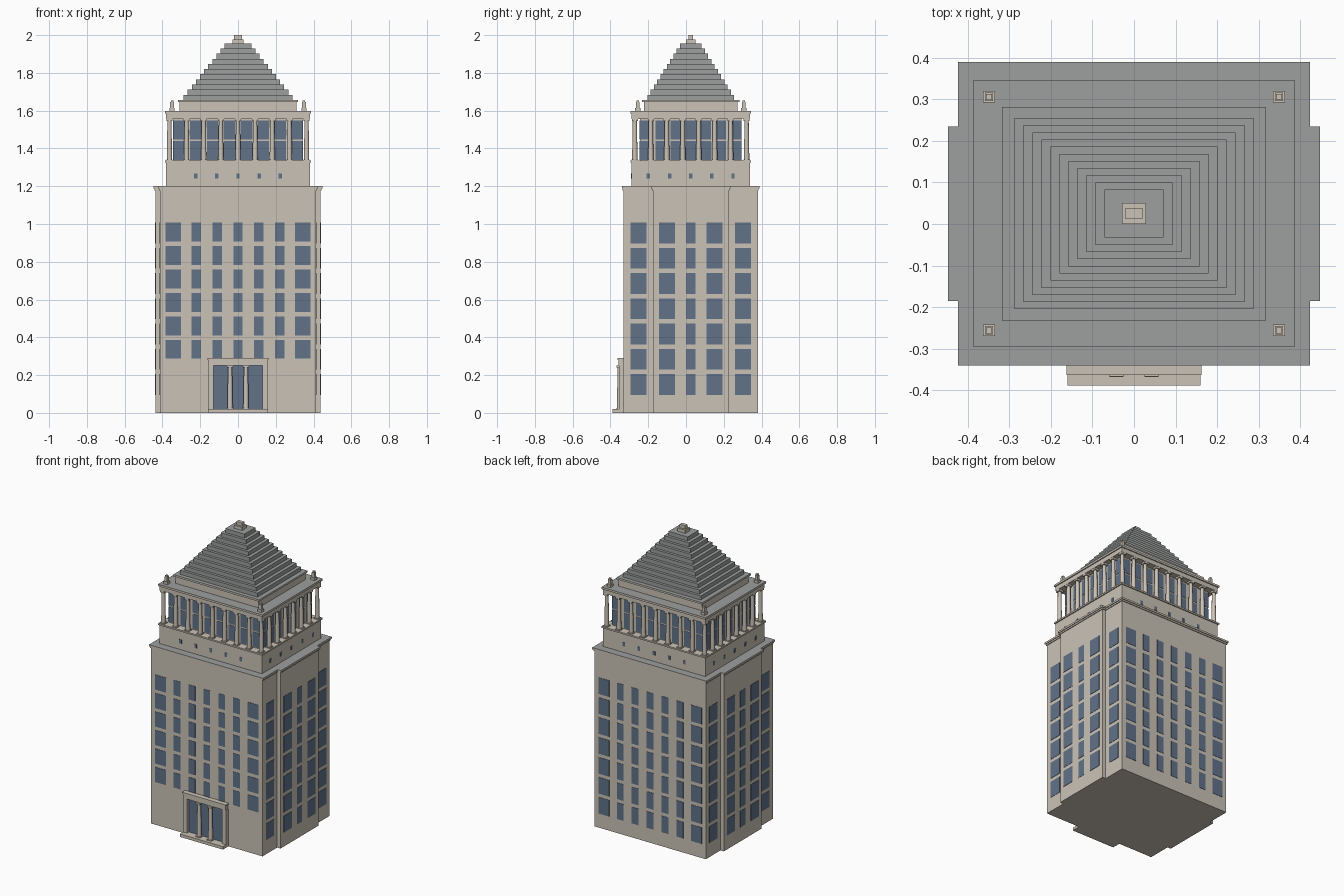
import bpy, bmesh, math
from mathutils import Matrix, Vector

if "Cube" in bpy.data.objects:
    bpy.data.objects.remove(bpy.data.objects["Cube"])

CY = 0.025  # the tower sits slightly behind the origin, the porch in front


def material(name, color):
    m = bpy.data.materials.new(name)
    m.use_nodes = True
    m.diffuse_color = (*color, 1)
    m.node_tree.nodes["Principled BSDF"].inputs["Base Color"].default_value = (*color, 1)
    return m


STONE = material("warm stone", (0.60, 0.545, 0.47))
ROOF = material("grey roofing", (0.335, 0.35, 0.345))
GLASS = material("blue glass", (0.12, 0.17, 0.25))


def finish(bm, name, mats, top_roof=False, smooth=False):
    """Turn a bmesh into an object; optionally give upward faces the second material."""
    bm.normal_update()
    if top_roof:
        for f in bm.faces:
            f.material_index = 1 if f.normal.z > 0.9 else 0
    me = bpy.data.meshes.new(name)
    bm.to_mesh(me)
    bm.free()
    for m in mats:
        me.materials.append(m)
    ob = bpy.data.objects.new(name, me)
    bpy.context.collection.objects.link(ob)
    if smooth:
        bpy.ops.object.select_all(action="DESELECT")
        ob.select_set(True)
        bpy.context.view_layer.objects.active = ob
        bpy.ops.object.shade_smooth_by_angle(angle=math.radians(40))
    return ob


def add_box(bm, x, y, z0, z1, hx, hy):
    mat = Matrix.Translation((x, y, (z0 + z1) / 2)) @ Matrix.Diagonal((2 * hx, 2 * hy, z1 - z0, 1))
    bmesh.ops.create_cube(bm, size=1, matrix=mat)


def add_column(bm, x, y, z0, z1, r0, r1, cap):
    """Tapered round shaft between a square base and a square capital."""
    add_box(bm, x, y, z0, z0 + cap / 2, r0 * 1.15, r0 * 1.15)
    add_box(bm, x, y, z1 - cap, z1, r0 * 1.1, r0 * 1.1)
    bmesh.ops.create_cone(bm, cap_ends=True, segments=14, radius1=r0, radius2=r1,
                          depth=z1 - z0 - cap, matrix=Matrix.Translation((x, y, (z0 + z1 - cap / 2) / 2)))


def slab(name, z0, z1, hx, hy, mats=(STONE,), top_roof=False):
    bm = bmesh.new()
    add_box(bm, 0, CY, z0, z1, hx, hy)
    return finish(bm, name, mats, top_roof)


def cross_slab(name, z0, z1, grow, top_roof=False):
    """Main block outline with a shallow bay on both sides, as one solid prism."""
    ax, ay, bx, by = 0.413 + grow, 0.355 + grow, 0.438 + grow, 0.2 + grow
    quarter = [(ax, -ay), (ax, -by), (bx, -by)]
    right = quarter + [(x, -y) for x, y in reversed(quarter)]
    outline = right + [(-x, -y) for x, y in right]
    bm = bmesh.new()
    face = bm.faces.new([bm.verts.new((x, y + CY, z0)) for x, y in outline])
    top = bmesh.ops.extrude_face_region(bm, geom=[face])["geom"]
    bmesh.ops.translate(bm, vec=Vector((0, 0, z1 - z0)),
                        verts=[v for v in top if isinstance(v, bmesh.types.BMVert)])
    bmesh.ops.recalc_face_normals(bm, faces=bm.faces)
    return finish(bm, name, (STONE, ROOF), top_roof)


def panes(name, side, columns, rows, height):
    """Thin window plates on a wall. columns: (offset, width, wall distance); rows: bottoms."""
    bm = bmesh.new()
    for off, w, d in columns:
        for z in rows:
            if side in ("front", "back"):
                s = -1 if side == "front" else 1
                add_box(bm, off, CY + s * d, z, z + height, w / 2, 0.002)
            else:
                s = 1 if side == "left" else -1
                add_box(bm, s * d, CY + off, z, z + height, 0.002, w / 2)
    return finish(bm, f"{name}_{side}", (GLASS,))


# Main block and its cornice
cross_slab("main_block", 0, 1.178, 0)
cross_slab("cornice_lower", 1.178, 1.188, 0.005)
cross_slab("cornice_upper", 1.188, 1.2, 0.01, top_roof=True)

# Windows of the main block
wide_cols = [(s * o, w, 0.355) for o, w in ((0.343, 0.08), (0.221, 0.05), (0.111, 0.05)) for s in (-1, 1)]
wide_cols.append((0, 0.05, 0.355))
side_cols = [(s * o, 0.085, d) for o, d in ((0.277, 0.413), (0.126, 0.438)) for s in (-1, 1)]
side_cols.append((0, 0.052, 0.438))
tall_rows = [0.095 + 0.1337 * i for i in range(7)]
panes("windows", "front", wide_cols, [0.287 + 0.124 * i for i in range(6)], 0.1)
panes("windows", "back", wide_cols, tall_rows, 0.11)
for side in ("left", "right"):
    panes("windows", side, side_cols, tall_rows, 0.11)

# Plinth under the colonnade with small vents
slab("colonnade_plinth", 1.2, 1.325, 0.38, 0.313)
slab("colonnade_ledge", 1.325, 1.335, 0.387, 0.32)
for side in ("front", "back", "left", "right"):
    d = 0.313 if side in ("front", "back") else 0.38
    panes("vents", side, [(0.112 * i, 0.018, d) for i in range(-2, 3)], [1.242], 0.026)

# Glazed core behind the colonnade
slab("colonnade_core", 1.335, 1.56, 0.341, 0.268)
for side in ("front", "back", "left", "right"):
    n, step, w, d = (8, 0.089, 0.062, 0.268) if side in ("front", "back") else (7, 0.08, 0.055, 0.341)
    panes("core_windows", side, [((i - (n - 1) / 2) * step, w, d) for i in range(n)], [1.34, 1.448], 0.1)

# Colonnade around all four sides
bm = bmesh.new()
cx, cy = 0.363, 0.296
spots = [(-cx + 2 * cx * i / 8, s * cy) for i in range(9) for s in (-1, 1)]
spots += [(s * cx, -cy + 2 * cy * i / 7) for i in range(1, 7) for s in (-1, 1)]
for x, y in spots:
    add_column(bm, x, y + CY, 1.335, 1.556, 0.0145, 0.011, 0.012)
finish(bm, "colonnade_columns", (STONE,), smooth=True)

# Entablature, terrace roof and attic
slab("entablature", 1.556, 1.585, 0.38, 0.313)
slab("terrace_cornice", 1.585, 1.598, 0.387, 0.32, (STONE, ROOF), True)
slab("attic", 1.598, 1.645, 0.309, 0.248)
slab("attic_cornice", 1.645, 1.657, 0.318, 0.257, (STONE, ROOF), True)

# Corner pedestals on the terrace
bm = bmesh.new()
for sx in (-1, 1):
    for sy in (-1, 1):
        for z0, z1, h in ((1.598, 1.615, 0.014), (1.615, 1.645, 0.010), (1.645, 1.655, 0.007)):
            add_box(bm, sx * 0.349, CY + sy * 0.281, z0, z1, h, h)
finish(bm, "corner_pedestals", (STONE,))

# Stepped pyramid roof
bm = bmesh.new()
STEPS, RISE = 11, 0.0272
for i in range(STEPS):
    z = 1.657 + i * RISE
    add_box(bm, 0, CY, z, z + RISE, 0.288 - 0.0217 * i, 0.23 - 0.0172 * i)
finish(bm, "stepped_roof", (ROOF,))

# Finial
slab("finial_base", 1.956, 1.978, 0.029, 0.025)
slab("finial_top", 1.978, 2.0, 0.021, 0.013)

# Entrance porch
WALL = CY - 0.355


def porch_box(bm, x, z0, z1, hx, depth):
    add_box(bm, x, WALL - depth / 2, z0, z1, hx, depth / 2)


bm = bmesh.new()
porch_box(bm, 0, 0, 0.02, 0.16, 0.058)
finish(bm, "porch_step", (STONE,))
bm = bmesh.new()
for s in (-1, 1):
    porch_box(bm, s * 0.145, 0.02, 0.25, 0.015, 0.026)
finish(bm, "porch_jambs", (STONE,))
bm = bmesh.new()
porch_box(bm, 0, 0.25, 0.28, 0.157, 0.028)
porch_box(bm, 0, 0.28, 0.29, 0.162, 0.033)
finish(bm, "porch_lintel", (STONE,))
bm = bmesh.new()
porch_box(bm, 0, 0.02, 0.25, 0.13, 0.004)
finish(bm, "porch_glass", (GLASS,))
bm = bmesh.new()
for s in (-1, 1):
    add_column(bm, s * 0.042, WALL - 0.021, 0.02, 0.25, 0.015, 0.011, 0.01)
finish(bm, "porch_columns", (STONE,), smooth=True)
